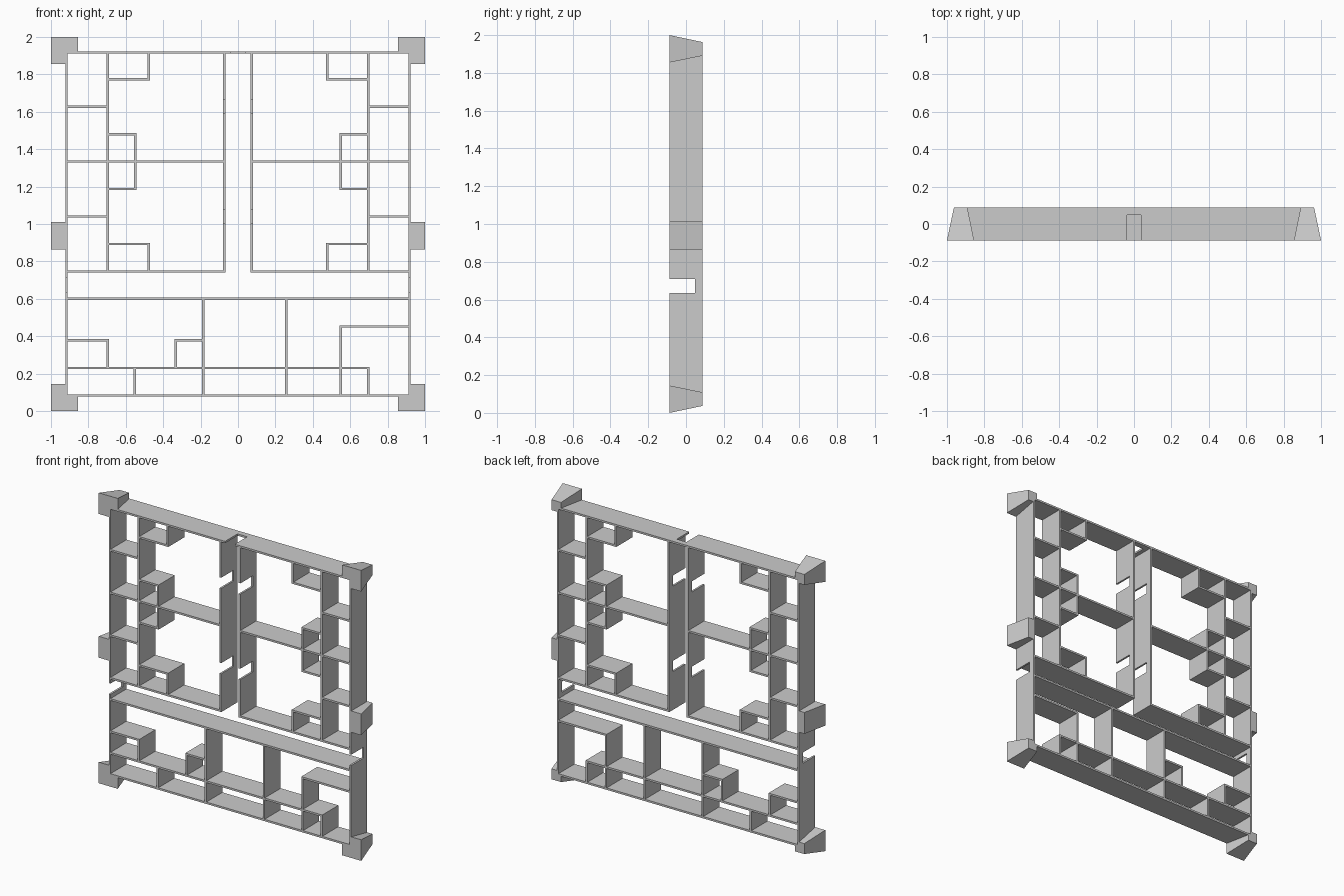
import bpy
import bmesh

cube = bpy.data.objects.get("Cube")
if cube:
    bpy.data.objects.remove(cube, do_unlink=True)

FRONT, BACK = -0.0875, 0.0875   # depth of the walls
DOOR_BACK = 0.048               # doors are cut from the front edge to here
HALF = 0.0065                   # half wall thickness
DOOR = 0.037                    # half door width
E = 0.917                       # outer wall centre line, from the middle
LOW, HIGH = 1 - E, 1 + E

grey = bpy.data.materials.new("light grey")
grey.use_nodes = True
grey.diffuse_color = (0.6, 0.6, 0.6, 1)
bsdf = next(n for n in grey.node_tree.nodes if n.type == 'BSDF_PRINCIPLED')
bsdf.inputs["Base Color"].default_value = (0.6, 0.6, 0.6, 1)


def loft(name, ring_a, ring_b):
    """Solid between two matching outlines."""
    bm = bmesh.new()
    a = [bm.verts.new(p) for p in ring_a]
    b = [bm.verts.new(p) for p in ring_b]
    bm.faces.new(a)
    bm.faces.new(b[::-1])
    for i in range(len(a)):
        j = (i + 1) % len(a)
        bm.faces.new((a[i], b[i], b[j], a[j]))
    bmesh.ops.recalc_face_normals(bm, faces=bm.faces)
    mesh = bpy.data.meshes.new(name)
    bm.to_mesh(mesh)
    bm.free()
    mesh.materials.append(grey)
    obj = bpy.data.objects.new(name, mesh)
    bpy.context.collection.objects.link(obj)
    return obj


def outline(start, end, doors):
    """Wall side profile (length, depth) with doors notched from the front."""
    pts = [(start - HALF, BACK), (start - HALF, FRONT)]
    for d in doors:
        pts += [(d - DOOR, FRONT), (d - DOOR, DOOR_BACK),
                (d + DOOR, DOOR_BACK), (d + DOOR, FRONT)]
    return pts + [(end + HALF, FRONT), (end + HALF, BACK)]


def upright(name, x, z0, z1, doors=()):
    pts = outline(z0, z1, doors)
    loft(name, [(x - HALF, y, z) for z, y in pts],
         [(x + HALF, y, z) for z, y in pts])


def level(name, z, x0, x1, doors=()):
    x0, x1 = sorted((x0, x1))
    pts = outline(x0, x1, doors)
    loft(name, [(x, y, z - HALF) for x, y in pts],
         [(x, y, z + HALF) for x, y in pts])


# Outer frame and the long corridor wall
level("bottom_wall", LOW, -E, E)
level("top_wall", HIGH, -E, E, [0])
level("corridor_lower_wall", 0.60, -E, E)

for side, s in (("left", 1), ("right", -1)):
    upright(side + "_outer_wall", s * E, LOW, HIGH, [0.673])

    # Upper rooms, the same on both sides of the middle passage
    upright(side + "_passage_wall", s * 0.073, 0.746, HIGH, [1.04, 1.628])
    level(side + "_corridor_upper_wall", 0.746, s * E, s * 0.073)
    level(side + "_room_divider", 1.334, s * E, s * 0.073)
    upright(side + "_closet_wall", s * 0.697, 0.746, HIGH)
    for z in (1.04, 1.628):
        level(side + "_closet_divider", z, s * E, s * 0.697)

    # Small alcoves against the closet wall
    level(side + "_top_alcove_floor", 1.775, s * 0.697, s * 0.477)
    upright(side + "_top_alcove_side", s * 0.477, 1.775, HIGH)
    level(side + "_bottom_alcove_roof", 0.893, s * 0.697, s * 0.477)
    upright(side + "_bottom_alcove_side", s * 0.477, 0.746, 0.893)
    for z in (1.187, 1.481):
        level(side + "_middle_alcove_end", z, s * 0.697, s * 0.55)
    upright(side + "_middle_alcove_side", s * 0.55, 1.187, 1.481)

    # Tapered clip halfway up the outer wall
    edge = s * (E + HALF - 0.003)
    clip = [[(edge, FRONT, z), (s, FRONT, z),
             (s * 0.963, BACK, z), (edge, BACK, z)] for z in (0.865, 1.012)]
    loft(side + "_middle_clip", *clip)

    # Tapered corner clips, wrapped around the outside of the frame
    for end, t in (("top", 1), ("bottom", -1)):
        rings = []
        for y, inner, outer in ((FRONT, 0.855, 1.0), (BACK, 0.891, 0.963)):
            c = E + HALF - 0.003
            ell = [(inner, c), (inner, outer), (outer, outer),
                   (outer, inner), (c, inner), (c, c)]
            rings.append([(s * u, y, 1 + t * v) for u, v in ell])
        loft(side + "_" + end + "_corner_clip", *rings)

# Lower rooms
level("lower_shelf_wall", 0.23, -E, 0.697)
for x in (-0.186, 0.258):
    upright("lower_room_divider", x, LOW, 0.60)
for x in (-0.553, 0.697):
    upright("lower_short_divider", x, LOW, 0.23)
upright("lower_bay_side", 0.55, LOW, 0.452)
level("lower_bay_roof", 0.452, 0.55, E)
level("lower_alcove_roof", 0.378, -E, -0.697)
upright("lower_alcove_side", -0.697, 0.23, 0.378)
level("lower_nook_roof", 0.378, -0.333, -0.186)
upright("lower_nook_side", -0.333, 0.23, 0.378)
